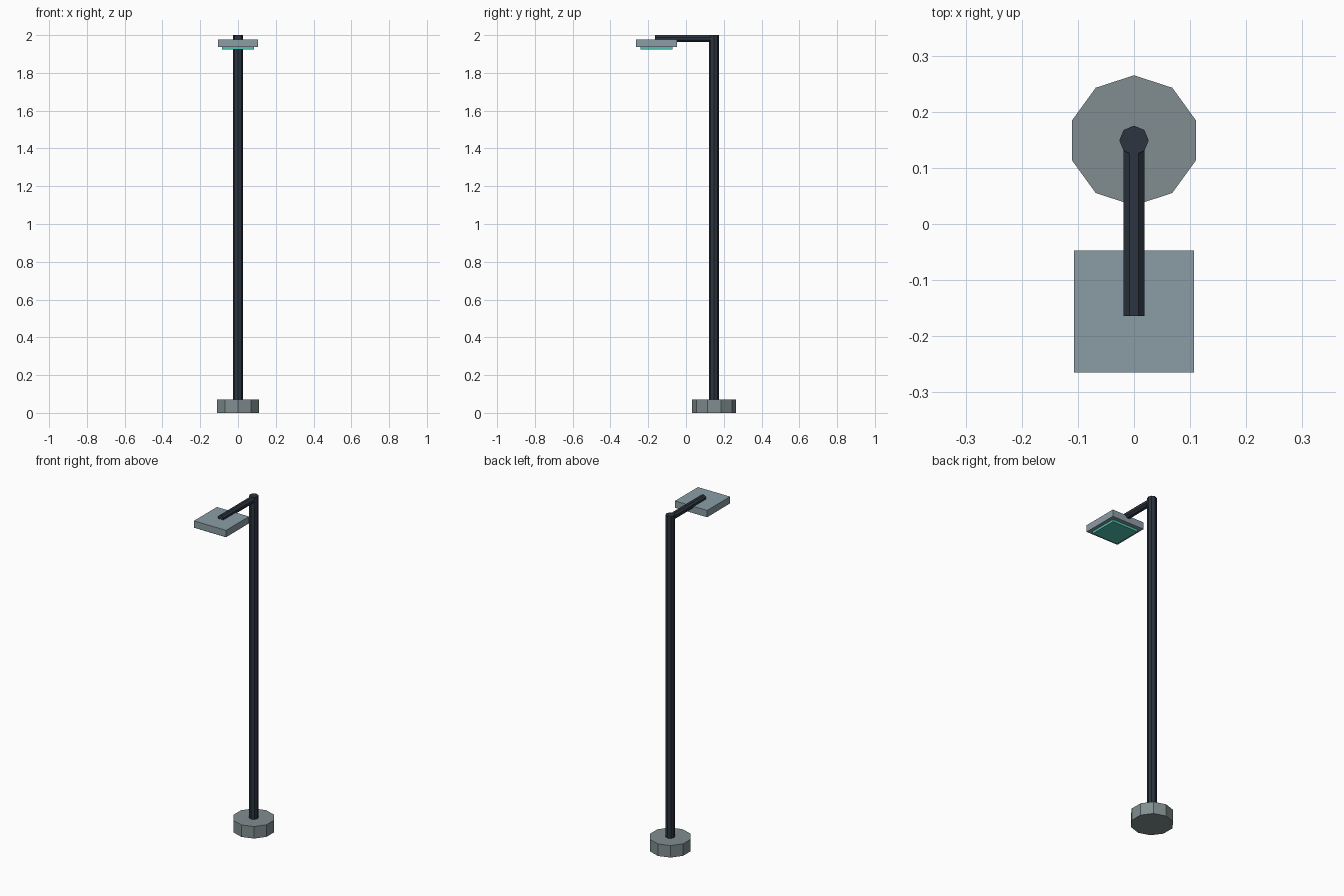
import bpy
from math import radians

if "Cube" in bpy.data.objects:
    bpy.data.objects.remove(bpy.data.objects["Cube"])


def material(name, rgb):
    mat = bpy.data.materials.new(name)
    mat.diffuse_color = (*rgb, 1)
    mat.use_nodes = True
    mat.node_tree.nodes["Principled BSDF"].inputs["Base Color"].default_value = mat.diffuse_color
    return mat


concrete = material("concrete", (0.22, 0.27, 0.28))
dark_metal = material("dark_metal", (0.025, 0.035, 0.05))
grey_metal = material("grey_metal", (0.26, 0.34, 0.38))
teal_glow = material("teal_glow", (0.08, 0.55, 0.45))


def finish(name, mat):
    obj = bpy.context.object
    obj.name = name
    obj.data.materials.append(mat)
    bpy.ops.object.transform_apply(location=False, rotation=True, scale=True)


def prism(name, sides, radius, depth, loc, rot, mat):
    bpy.ops.mesh.primitive_cylinder_add(vertices=sides, radius=radius, depth=depth,
                                        location=loc, rotation=rot)
    finish(name, mat)


def box(name, size, loc, mat):
    bpy.ops.mesh.primitive_cube_add(size=1, location=loc)
    bpy.context.object.scale = size
    finish(name, mat)


POLE_Y, HEAD_Y = 0.149, -0.156

# Ten-sided footing and eight-sided pole
prism("base", 10, 0.116, 0.072, (0, POLE_Y, 0.036), (0, 0, 0), concrete)
prism("pole", 8, 0.0262, 1.93, (0, POLE_Y, 1.035), (0, 0, 0), dark_metal)

# Horizontal arm, turned so that a flat faces up
prism("arm", 8, 0.02, POLE_Y + 0.164, (0, (POLE_Y - 0.164) / 2, 1.981),
      (radians(90), radians(22.5), 0), dark_metal)

# Square lamp head with a glowing panel underneath
box("lamp_head", (0.213, 0.217, 0.041), (0, HEAD_Y, 1.957), grey_metal)
box("light_panel", (0.17, 0.17, 0.02), (0, HEAD_Y - 0.001, 1.933), teal_glow)
